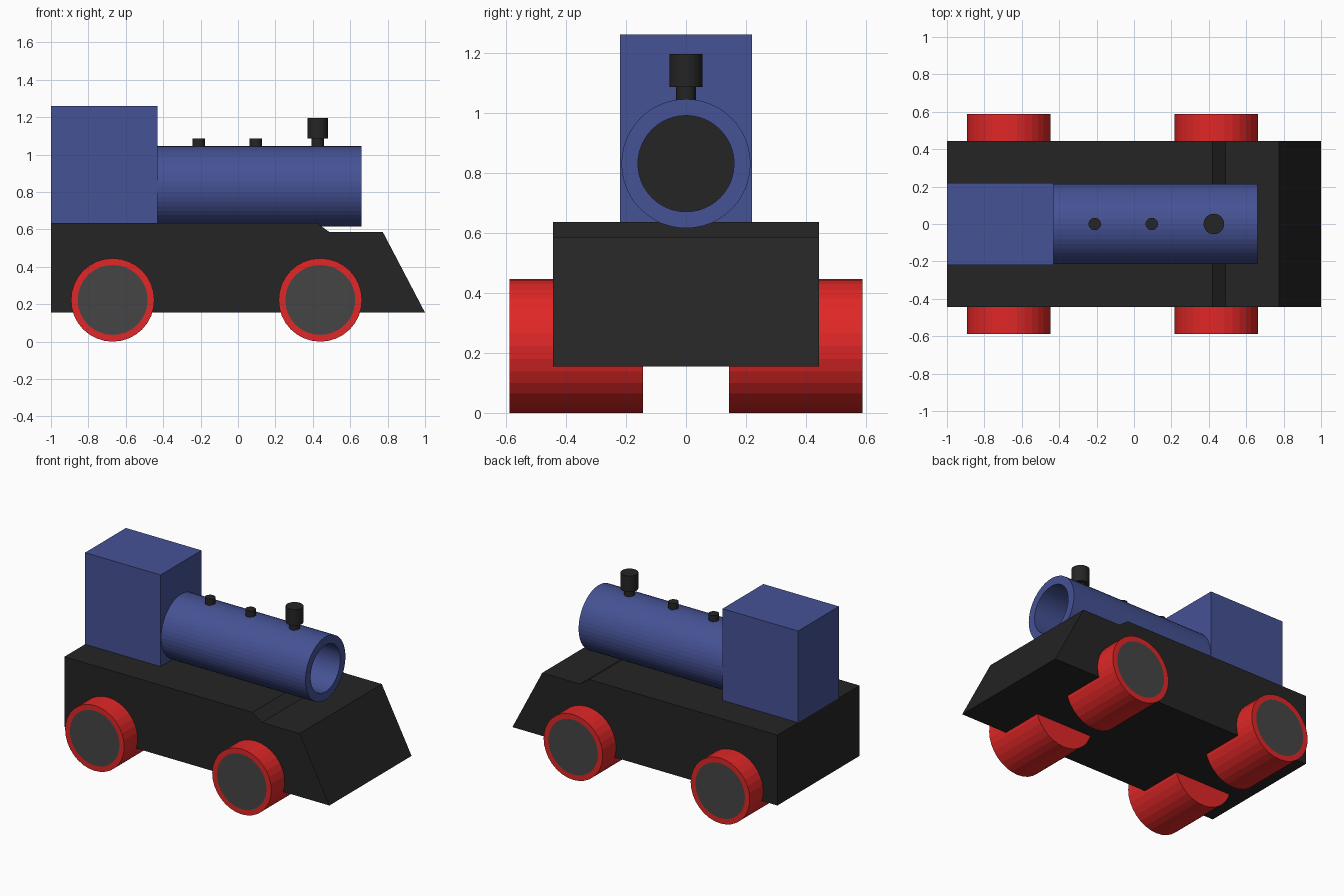
import bpy, bmesh
from mathutils import Matrix, Vector

cube = bpy.data.objects.get("Cube")
if cube:
    bpy.data.objects.remove(cube, do_unlink=True)


def material(name, rgb):
    m = bpy.data.materials.new(name)
    m.use_nodes = True
    m.diffuse_color = (*rgb, 1)
    m.node_tree.nodes["Principled BSDF"].inputs["Base Color"].default_value = (*rgb, 1)
    return m


BLUE = material("blue paint", (0.06, 0.085, 0.30))
BLACK = material("black paint", (0.018, 0.018, 0.018))
RED = material("red paint", (0.75, 0.02, 0.02))
GREY = material("dark grey paint", (0.06, 0.06, 0.06))


def finish(bm, name, *mats):
    bmesh.ops.recalc_face_normals(bm, faces=bm.faces)
    mesh = bpy.data.meshes.new(name)
    bm.to_mesh(mesh)
    bm.free()
    for m in mats:
        mesh.materials.append(m)
    ob = bpy.data.objects.new(name, mesh)
    bpy.context.collection.objects.link(ob)
    return ob


def box(name, lo, hi, mat):
    lo, hi = Vector(lo), Vector(hi)
    bm = bmesh.new()
    place = Matrix.Translation((lo + hi) / 2) @ Matrix.Diagonal((*(hi - lo), 1))
    bmesh.ops.create_cube(bm, size=1, matrix=place)
    return finish(bm, name, mat)


def cylinder(start, end, radius, sides):
    """Capped cylinder between two points, returned as a bmesh."""
    start, end = Vector(start), Vector(end)
    axis = end - start
    turn = axis.to_track_quat('Z', 'Y').to_matrix().to_4x4()
    bm = bmesh.new()
    bmesh.ops.create_cone(bm, cap_ends=True, segments=sides, radius1=radius,
                          radius2=radius, depth=axis.length,
                          matrix=Matrix.Translation((start + end) / 2) @ turn)
    return bm


# Chassis: side profile with a sloped nose, extruded across the width
HALF_WIDTH = 0.443
profile = [(-1, 0.155), (1, 0.155), (0.775, 0.585),
           (0.49, 0.585), (0.42, 0.635), (-1, 0.635)]
bm = bmesh.new()
side = bm.faces.new([bm.verts.new((x, -HALF_WIDTH, z)) for x, z in profile])
ext = bmesh.ops.extrude_face_region(bm, geom=[side])
bmesh.ops.translate(bm, vec=(0, 2 * HALF_WIDTH, 0),
                    verts=[v for v in ext["geom"] if isinstance(v, bmesh.types.BMVert)])
finish(bm, "chassis", BLACK)

# Cab
box("cab", (-1, -0.22, 0.635), (-0.43, 0.22, 1.26), BLUE)

# Boiler: hollow tube, bored from the front with a black end wall
bm = cylinder((-0.43, 0, 0.83), (0.66, 0, 0.83), 0.215, 48)
front = max(bm.faces, key=lambda f: f.calc_center_median().x)
bmesh.ops.inset_region(bm, faces=[front], thickness=0.055)
bore = bmesh.ops.extrude_discrete_faces(bm, faces=[front])["faces"][0]
bmesh.ops.translate(bm, vec=(-1.08, 0, 0), verts=bore.verts)
bore.material_index = 1
finish(bm, "boiler", BLUE, BLACK)

# Boiler domes and chimney
for name, x, radius, low, high in [
        ("rear_dome", -0.21, 0.033, 1.03, 1.085),
        ("front_dome", 0.095, 0.033, 1.03, 1.085),
        ("chimney_stem", 0.427, 0.033, 1.03, 1.09),
        ("chimney_cap", 0.427, 0.055, 1.085, 1.195)]:
    finish(cylinder((x, 0, low), (x, 0, high), radius, 32), name, BLACK)

# Wheels: red drums with a grey disc inset in the outer end
for end, x in (("rear", -0.67), ("front", 0.44)):
    for label, s in (("left", 1), ("right", -1)):
        bm = cylinder((x, s * 0.143, 0.223), (x, s * 0.588, 0.223), 0.223, 32)
        hub = max(bm.faces, key=lambda f: abs(f.calc_center_median().y))
        bmesh.ops.inset_region(bm, faces=[hub], thickness=0.036)
        hub.material_index = 1
        finish(bm, f"{end}_{label}_wheel", RED, GREY)
